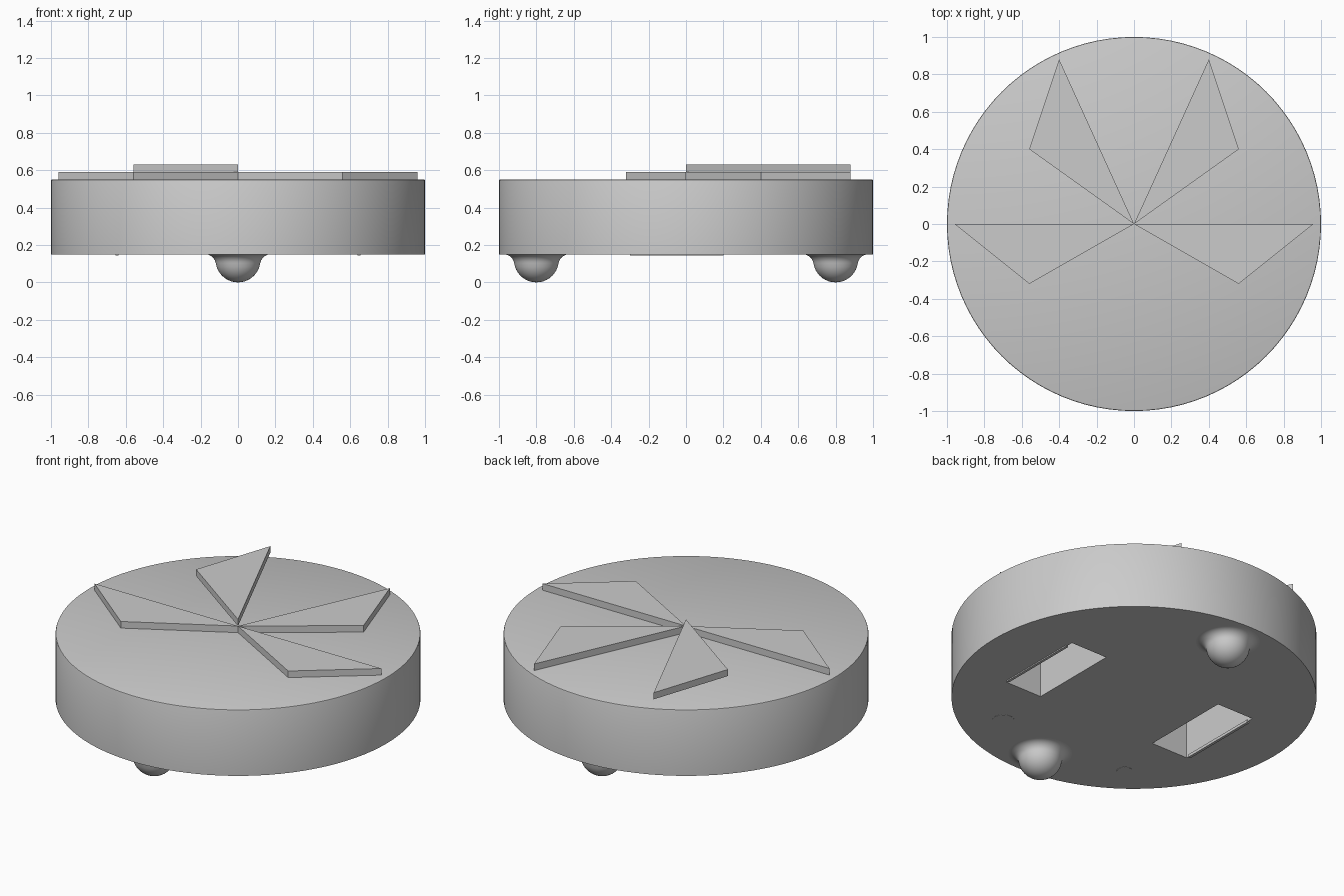
import bpy, bmesh
from math import sin, cos, radians, pi

old = bpy.data.objects.get("Cube")
if old:
    bpy.data.objects.remove(old, do_unlink=True)

grey = bpy.data.materials.new("light_grey")
grey.use_nodes = True
grey.diffuse_color = (0.6, 0.6, 0.6, 1)
grey.node_tree.nodes["Principled BSDF"].inputs["Base Color"].default_value = (0.6, 0.6, 0.6, 1)


def make(name, bm, location=(0, 0, 0), smooth=False):
    """Turn a bmesh into a named, coloured object."""
    bmesh.ops.recalc_face_normals(bm, faces=bm.faces)
    mesh = bpy.data.meshes.new(name)
    bm.to_mesh(mesh)
    bm.free()
    mesh.materials.append(grey)
    obj = bpy.data.objects.new(name, mesh)
    obj.location = location
    bpy.context.collection.objects.link(obj)
    if smooth:
        activate(obj)
        bpy.ops.object.shade_smooth_by_angle(angle=radians(30))
    return obj


def activate(obj):
    bpy.ops.object.select_all(action="DESELECT")
    obj.select_set(True)
    bpy.context.view_layer.objects.active = obj


def lathe(profile, steps):
    """Spin (radius, height) points about z."""
    bm = bmesh.new()
    verts = [bm.verts.new((r, 0, z)) for r, z in profile]
    edges = [bm.edges.new(pair) for pair in zip(verts, verts[1:])]
    bmesh.ops.spin(bm, geom=verts + edges, axis=(0, 0, 1), cent=(0, 0, 0),
                   angle=2 * pi, steps=steps, use_merge=True)
    bmesh.ops.remove_doubles(bm, verts=bm.verts, dist=1e-5)
    return bm


def prism(outline, low, high):
    """Extrude a flat outline between two heights."""
    bm = bmesh.new()
    face = bm.faces.new([bm.verts.new((x, y, low)) for x, y in outline])
    up = bmesh.ops.extrude_face_region(bm, geom=[face])["geom"]
    bmesh.ops.translate(bm, vec=(0, 0, high - low),
                        verts=[v for v in up if isinstance(v, bmesh.types.BMVert)])
    return bm


def block(x0, x1, y0, y1, z0, z1):
    return prism([(x0, y0), (x1, y0), (x1, y1), (x0, y1)], z0, z1)


BOTTOM, TOP = 0.15, 0.55

# Round body with a slightly softened top rim
body = make("body", lathe([(0, BOTTOM), (1, BOTTOM), (1, TOP - 0.007),
                           (0.998, TOP - 0.002), (0.993, TOP), (0, TOP)], 96))

# Wheel wells cut into the underside
for side in (-1, 1):
    x0, x1 = sorted((side * 0.40, side * 0.645))
    cutter = make("well_cutter", block(x0, x1, -0.32, 0.24, BOTTOM - 0.1, 0.42))
    cutter.hide_render = True
    well = body.modifiers.new("well", "BOOLEAN")
    well.operation, well.solver, well.object = "DIFFERENCE", "EXACT", cutter
    activate(body)
    bpy.ops.object.modifier_apply(modifier=well.name)
    bpy.data.objects.remove(cutter, do_unlink=True)
activate(body)
bpy.ops.object.shade_smooth_by_angle(angle=radians(30))

# Thin strips along the outer edge of each well
for side, label in ((-1, "right"), (1, "left")):
    x0, x1 = sorted((side * 0.64, side * 0.656))
    make(label + "_well_strip", block(x0, x1, -0.30, 0.20, BOTTOM - 0.007, BOTTOM + 0.01))

# Ball casters: a ball blended into the underside by a concave fillet
fillet = [(0.175 + 0.057 * cos(radians(a)), 0.093 + 0.057 * sin(radians(a)))
          for a in range(90, 172, 9)]
ball = [(0.12 * cos(radians(a)), 0.12 + 0.12 * sin(radians(a)))
        for a in range(-9, -90, -9)]
for y, label in ((-0.8, "front"), (0.8, "rear")):
    make(label + "_caster", lathe(fillet + ball + [(0, 0)], 48), (0, y, 0), True)

# Nearly flush sensor discs on the underside
for x, r, label in ((0.39, 0.06, "left"), (-0.48, 0.045, "right")):
    disc = lathe([(0, BOTTOM - 0.001), (r, BOTTOM - 0.001), (r, BOTTOM + 0.01)], 32)
    make(label + "_sensor_disc", disc, (x, -0.65, 0), True)

# Fan of triangular blades on the top; one sits a layer higher
rear, front = [(0.56, 0.40), (0.40, 0.88)], [(0.56, -0.32), (0.96, 0)]
for name, tips, side, layer in (("rear_left", rear, 1, 0), ("front_left", front, 1, 0),
                                ("rear_right", rear, -1, 1), ("front_right", front, -1, 0)):
    low = TOP + 0.04 * layer
    make(name + "_blade", prism([(0, 0)] + [(side * x, y) for x, y in tips], low, low + 0.04))
